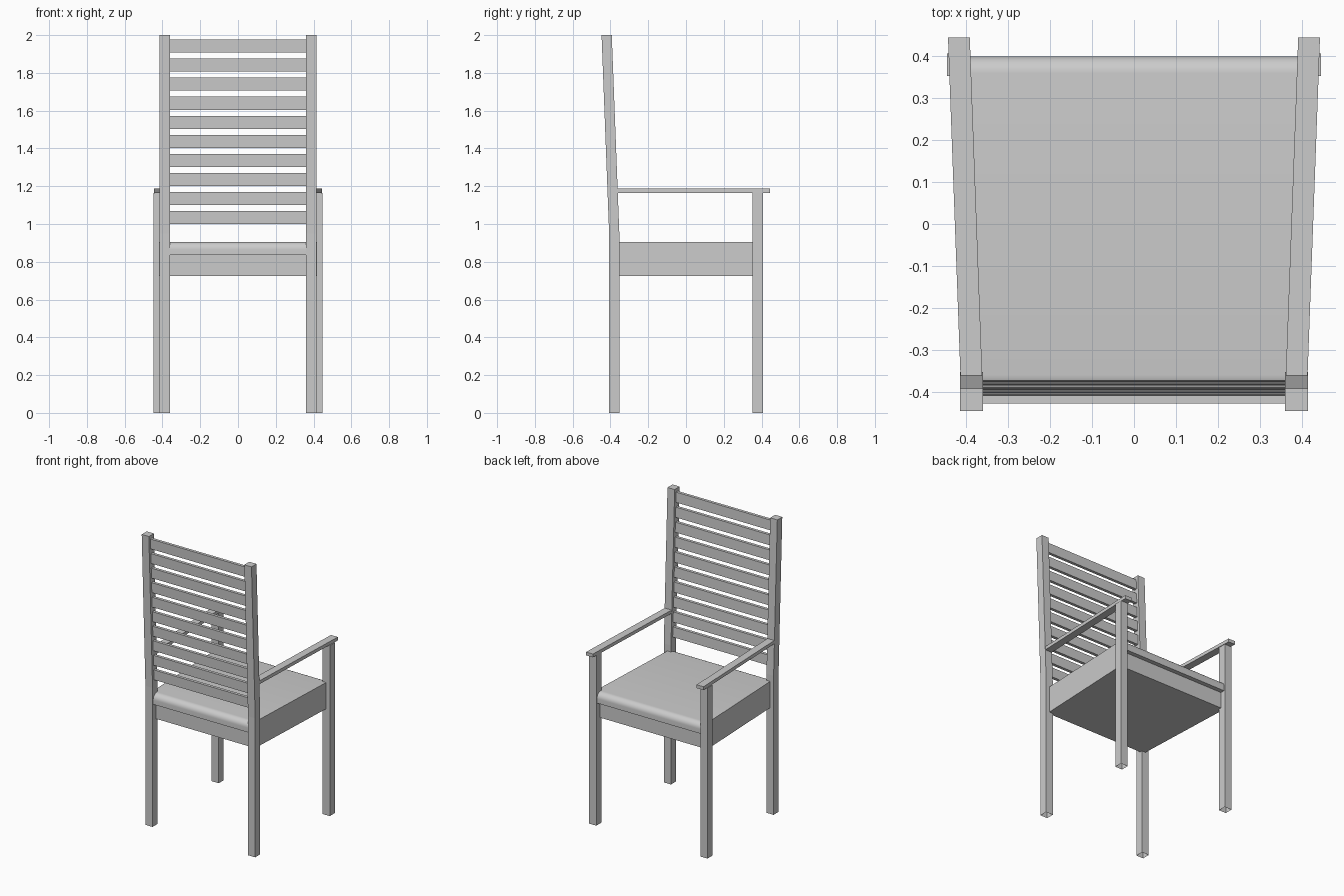
import bpy, bmesh, math

if "Cube" in bpy.data.objects:
    bpy.data.objects.remove(bpy.data.objects["Cube"])


def loft(name, rings, cap_start=True, cap_end=True, smooth=False):
    """Skin matching closed rings of points into one object."""
    bm = bmesh.new()
    loops = [[bm.verts.new(p) for p in ring] for ring in rings]
    n = len(loops[0])
    for a, b in zip(loops, loops[1:]):
        for i in range(n):
            j = (i + 1) % n
            bm.faces.new((a[i], a[j], b[j], b[i]))
    if cap_start:
        bm.faces.new(loops[0][::-1])
    if cap_end:
        bm.faces.new(loops[-1])
    bmesh.ops.recalc_face_normals(bm, faces=bm.faces)
    mesh = bpy.data.meshes.new(name)
    bm.to_mesh(mesh)
    bm.free()
    ob = bpy.data.objects.new(name, mesh)
    bpy.context.collection.objects.link(ob)
    if smooth:
        bpy.ops.object.select_all(action='DESELECT')
        bpy.context.view_layer.objects.active = ob
        ob.select_set(True)
        bpy.ops.object.shade_smooth_by_angle(angle=math.radians(35))
    return ob


def rect(cx, cy, w, d, z):
    """Horizontal rectangle ring."""
    return [(cx + sx * w / 2, cy + sy * d / 2, z)
            for sx, sy in ((-1, -1), (1, -1), (1, 1), (-1, 1))]


POST = 0.054                        # square section of legs and posts
BACK_X, FRONT_X = 0.388, 0.42
LEG_Y, KINK_Z, LEAN = 0.38, 0.95, 0.04


def post_y(z):
    """Centre line of the leaning back post."""
    return -LEG_Y - LEAN * max(0, z - KINK_Z) / (2 - KINK_Z)


def side_x(y):
    """Seat half width, wider towards the arms' front."""
    return BACK_X + (FRONT_X - BACK_X) * (y + LEG_Y) / (2 * LEG_Y)


for label, s in (("left", -1), ("right", 1)):
    # Back leg continuing into the leaning post (open underneath)
    loft(f"back_post_{label}",
         [rect(s * BACK_X, post_y(z), POST, POST, z) for z in (0, KINK_Z, 2)],
         cap_start=False)
    # Front leg carrying the armrest
    loft(f"front_leg_{label}",
         [rect(s * FRONT_X, LEG_Y, POST, POST, z) for z in (0, 1.165)],
         cap_start=False)
    # Armrest
    ends = []
    for y, x in ((-0.37, 0.388), (0.445, 0.418)):
        ends.append([(s * x + dx, y, z) for dx, z in
                     ((-0.026, 1.165), (0.026, 1.165), (0.026, 1.188), (-0.026, 1.188))])
    loft(f"armrest_{label}", ends)

# Seat frame
FRAME_Y = 0.37
loft("seat_frame", [[(sx * side_x(y), y, z) for sx, y in
                     ((-1, -FRAME_Y), (1, -FRAME_Y), (1, FRAME_Y), (-1, FRAME_Y))]
                    for z in (0.725, 0.835)])

# Cushion: profile with rounded front and back top edges
R, CUSH_Y, TOP = 0.04, 0.40, 0.905
arc = [(CUSH_Y - R + R * math.cos(a), TOP - R + R * math.sin(a))
       for a in (math.radians(90 * i / 8) for i in range(9))]
half = [(CUSH_Y, 0.835)] + arc
profile = half + [(-y, z) for y, z in reversed(half)]
loft("seat_cushion", [[(s * side_x(y), y, z) for y, z in profile] for s in (-1, 1)],
     smooth=True)

# Back slats following the lean of the posts
for i in range(10):
    z0 = 1.0 + 0.1008 * i
    z1 = z0 + 0.069
    loft(f"back_slat_{i + 1}",
         [rect(0, post_y(z), 0.74, 0.02, z) for z in (z0, z1)])
